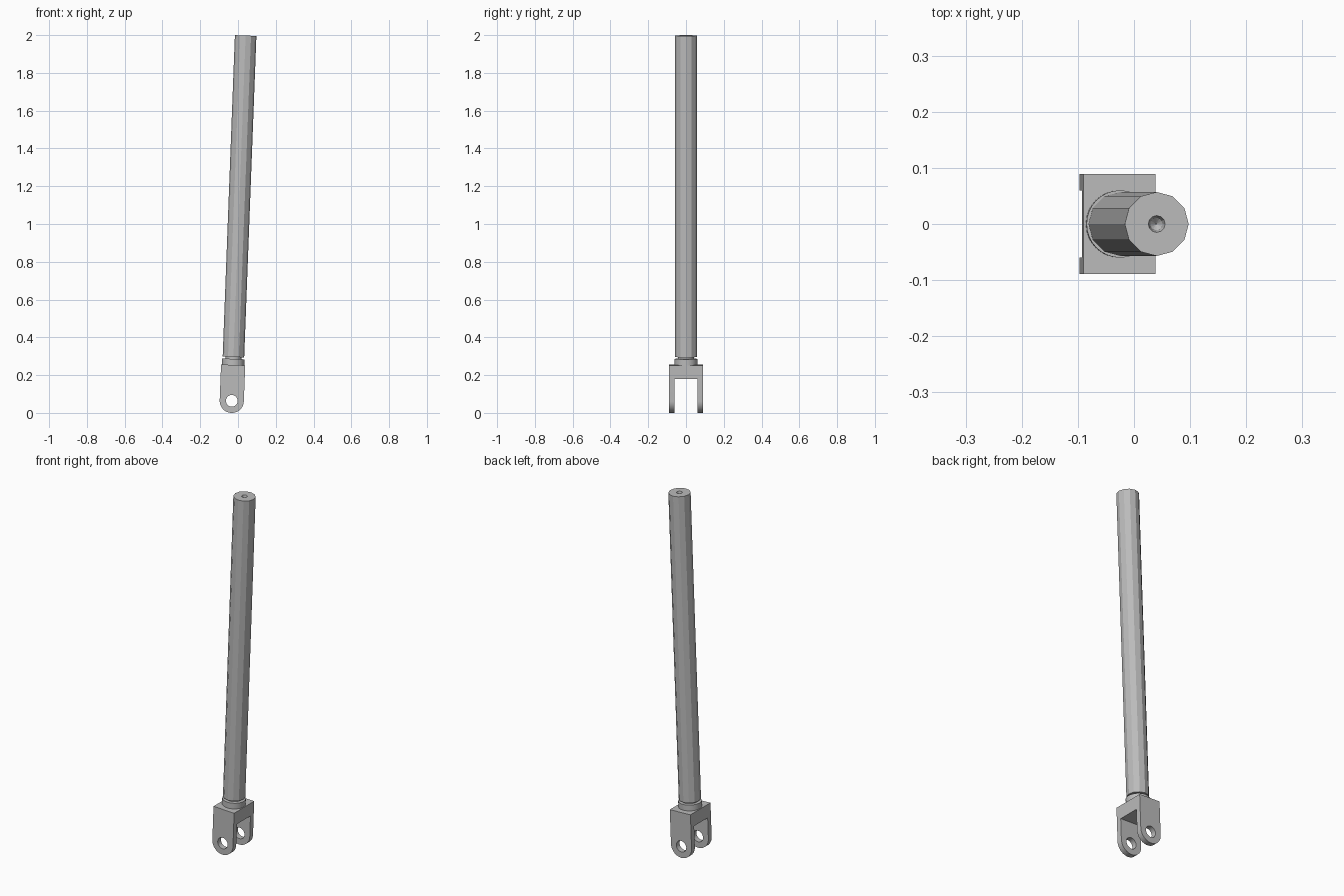
import bpy
import bmesh
from math import sin, cos, pi, atan
from mathutils import Matrix

if "Cube" in bpy.data.objects:
    bpy.data.objects.remove(bpy.data.objects["Cube"])

TILT = atan(0.038)
# Local frame: origin on the pin axis, z along the rod
FRAME = Matrix.Translation((-0.033, 0, 0.064)) @ Matrix.Rotation(TILT, 4, "Y")

grey = bpy.data.materials.new("plain grey metal")
grey.use_nodes = True
GREY = (0.5, 0.5, 0.5, 1)
grey.diffuse_color = GREY
grey.node_tree.nodes["Principled BSDF"].inputs["Base Color"].default_value = GREY


def add_object(name, bm):
    bmesh.ops.recalc_face_normals(bm, faces=bm.faces)
    mesh = bpy.data.meshes.new(name)
    bm.to_mesh(mesh)
    bm.free()
    mesh.materials.append(grey)
    obj = bpy.data.objects.new(name, mesh)
    bpy.context.collection.objects.link(obj)
    obj.matrix_world = FRAME
    return obj


def lathe(name, profile, sides):
    """Revolve (radius, height) points about the rod axis."""
    bm = bmesh.new()
    rings = []
    for r, z in profile:
        if r == 0:
            rings.append([bm.verts.new((0, 0, z))] * sides)
        else:
            rings.append([bm.verts.new((r * cos(2 * pi * i / sides),
                                        r * sin(2 * pi * i / sides), z))
                          for i in range(sides)])
    for a, b in zip(rings, rings[1:]):
        for i in range(sides):
            j = (i + 1) % sides
            corners = dict.fromkeys((a[i], a[j], b[j], b[i]))
            bm.faces.new(list(corners))
    return add_object(name, bm)


def prism(name, outline, half_width):
    """Extrude an x-z outline along y."""
    bm = bmesh.new()
    face = bm.faces.new([bm.verts.new((x, -half_width, z)) for x, z in outline])
    side = bmesh.ops.extrude_face_region(bm, geom=[face])["geom"]
    moved = [v for v in side if isinstance(v, bmesh.types.BMVert)]
    bmesh.ops.translate(bm, verts=moved, vec=(0, 2 * half_width, 0))
    return add_object(name, bm)


def arc(radius, start, end, steps):
    return [(radius * cos(start + (end - start) * i / steps),
             radius * sin(start + (end - start) * i / steps))
            for i in range(steps + 1)]


def smooth(obj):
    bpy.ops.object.select_all(action="DESELECT")
    obj.select_set(True)
    bpy.context.view_layer.objects.active = obj
    bpy.ops.object.shade_smooth_by_angle(angle=pi / 7)


# Twelve-sided rod with a small countersunk centre in its top
lathe("rod", [(0, 0.232), (0.057, 0.232), (0.057, 1.935),
              (0.015, 1.935), (0.011, 1.92), (0, 1.91)], 12)

# Collar and the narrow neck that carries the rod
smooth(lathe("collar", [(0, 0.185), (0.06, 0.185), (0.06, 0.222),
                        (0.042, 0.222), (0.042, 0.24), (0, 0.24)], 32))

# Fork: rounded block with a slot and a pin hole cut through it
R, TOP, SLOT_TOP = 0.064, 0.19, 0.117
fork = prism("fork", arc(R, pi, 2 * pi, 24) + [(R, TOP), (-R, TOP)], 0.089)
slot = prism("slot_cutter", [(-0.1, -0.1), (0.1, -0.1),
                             (0.1, SLOT_TOP), (-0.1, SLOT_TOP)], 0.06)
pin_hole = prism("pin_hole_cutter", arc(0.031, 0, 2 * pi, 24)[:-1], 0.12)
bpy.context.view_layer.objects.active = fork
for cutter in (slot, pin_hole):
    cutter.hide_render = True
    mod = fork.modifiers.new(cutter.name, "BOOLEAN")
    mod.operation = "DIFFERENCE"
    mod.solver = "EXACT"
    mod.object = cutter
    bpy.ops.object.modifier_apply(modifier=mod.name)
    bpy.data.objects.remove(cutter)
smooth(fork)
